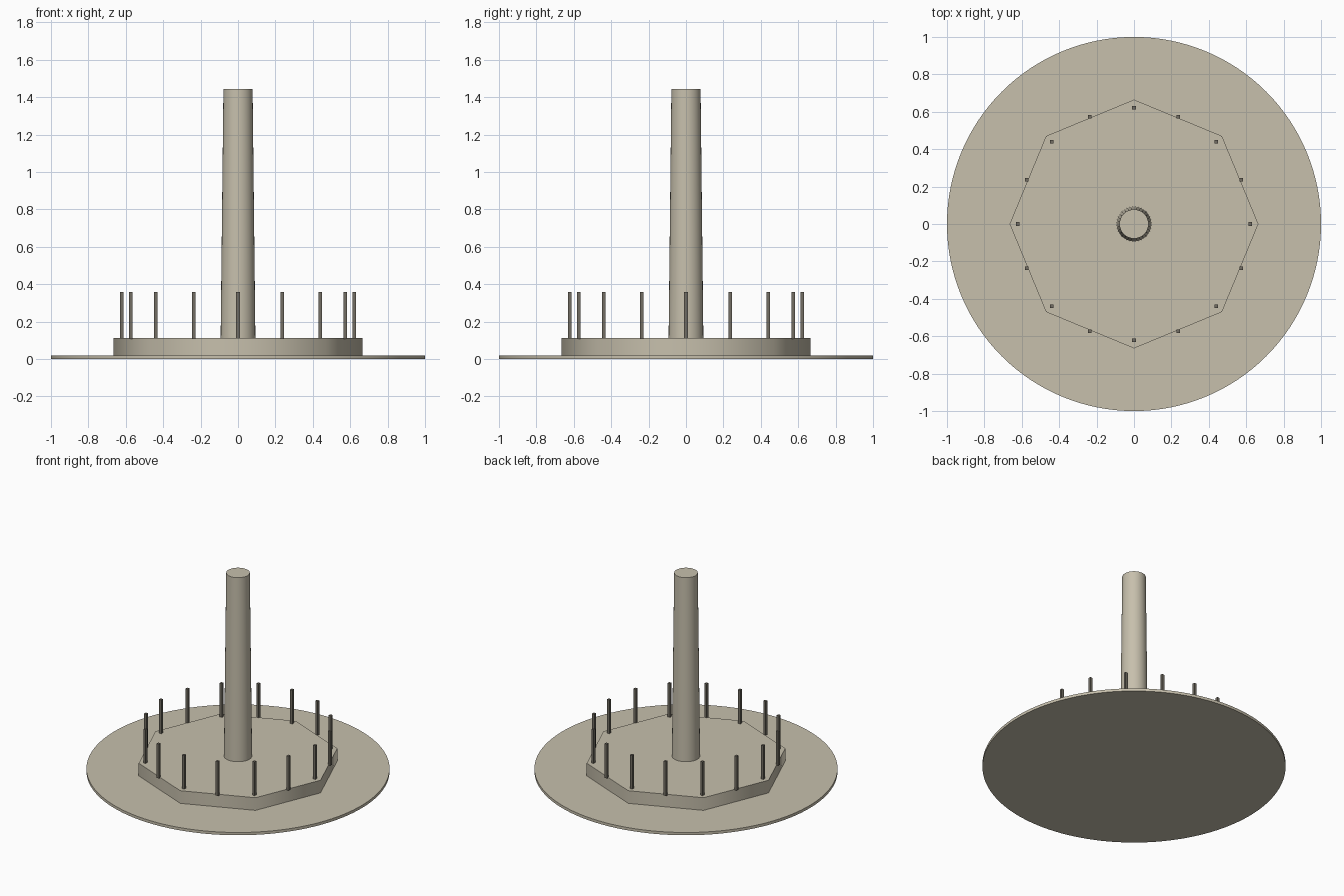
import bpy, math

if "Cube" in bpy.data.objects:
    bpy.data.objects.remove(bpy.data.objects["Cube"])


def material(name, rgb):
    m = bpy.data.materials.new(name)
    m.diffuse_color = (*rgb, 1)
    m.use_nodes = True
    m.node_tree.nodes["Principled BSDF"].inputs["Base Color"].default_value = m.diffuse_color
    return m


stone = material("warm_grey_stone", (0.57, 0.525, 0.415))
dark = material("dark_grey_metal", (0.17, 0.155, 0.125))


def frustum(name, mat, sides, r_bottom, r_top, z0, z1, x=0, y=0, turn=0.0, angle=60):
    """Upright tapered prism; sides are shaded round, cap rims stay sharp."""
    bpy.ops.mesh.primitive_cone_add(
        vertices=sides, radius1=r_bottom, radius2=r_top, depth=z1 - z0,
        location=(x, y, (z0 + z1) / 2), rotation=(0, 0, turn))
    ob = bpy.context.object
    ob.name = name
    ob.data.materials.append(mat)
    bpy.ops.object.shade_smooth_by_angle(angle=math.radians(angle))
    return ob


# Thin round ground disc
frustum("base_disc", stone, 128, 1.0, 1.0, 0.0, 0.02)

# Octagonal platform with corners on the axes
frustum("octagonal_platform", stone, 8, 0.665, 0.665, 0.02, 0.112)

# Gently tapering central column
frustum("central_column", stone, 32, 0.093, 0.078, 0.112, 1.445)

# Ring of sixteen slim square posts
for i in range(16):
    a = math.tau * i / 16
    frustum(f"fence_post_{i + 1:02d}", dark, 4, 0.0135, 0.0135, 0.108, 0.358,
            0.621 * math.cos(a), 0.621 * math.sin(a), math.pi / 4, 30)
